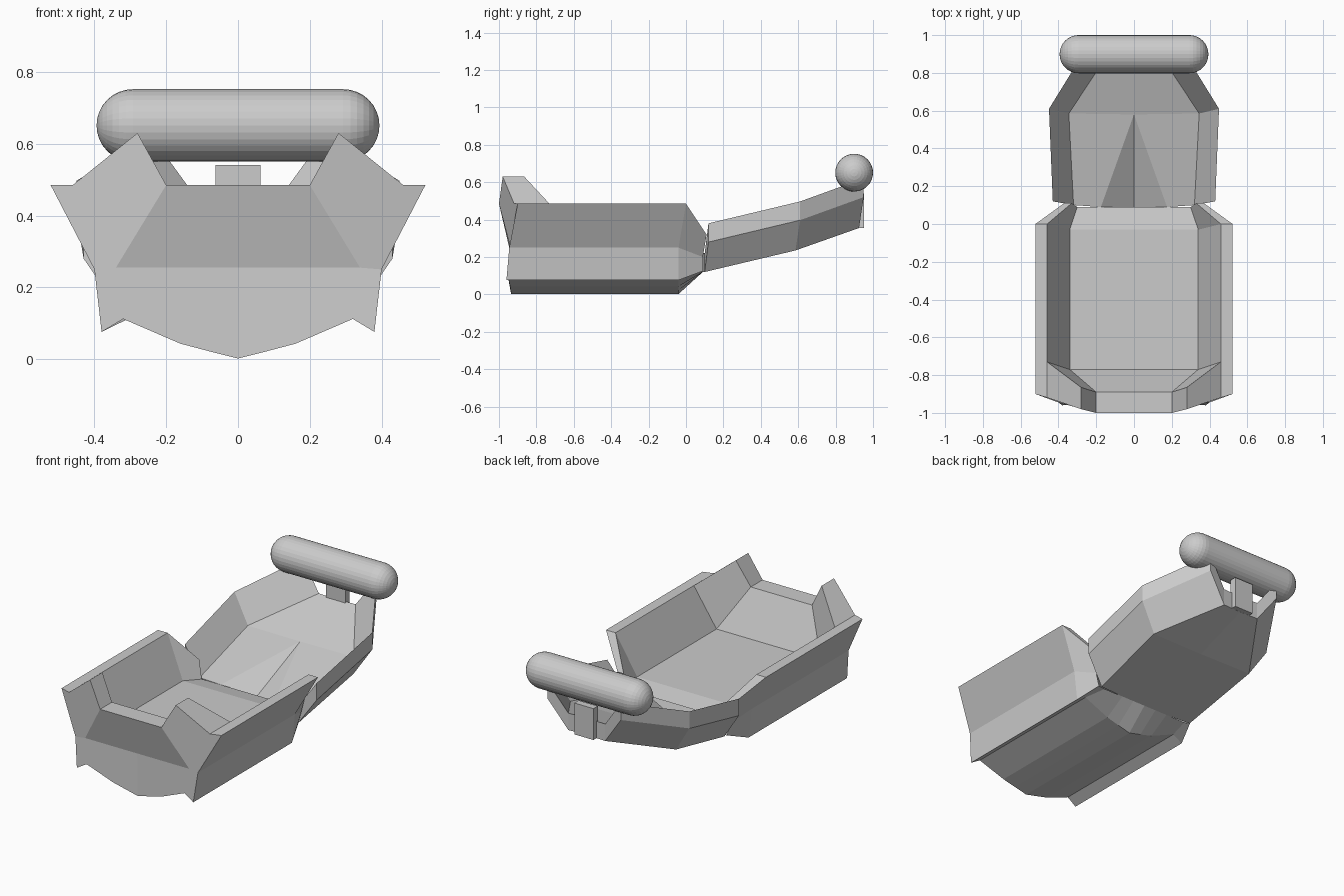
import bpy, bmesh
from math import sin, cos, pi
from mathutils import Vector

if "Cube" in bpy.data.objects:
    bpy.data.objects.remove(bpy.data.objects["Cube"])


def make_object(name, bm):
    bmesh.ops.recalc_face_normals(bm, faces=bm.faces[:])
    mesh = bpy.data.meshes.new(name)
    bm.to_mesh(mesh)
    bm.free()
    obj = bpy.data.objects.new(name, mesh)
    bpy.context.scene.collection.objects.link(obj)
    return obj


def half_mesh(name, verts, faces):
    """Build the +x half, mirror it across x = 0 and weld the seam."""
    bm = bmesh.new()
    right = [bm.verts.new(v) for v in verts]
    left = [bm.verts.new((-v[0], v[1], v[2])) for v in verts]
    for f in faces:
        bm.faces.new([right[i] for i in f])
        bm.faces.new([left[i] for i in reversed(f)])
    bmesh.ops.remove_doubles(bm, verts=bm.verts[:], dist=0.0005)
    return make_object(name, bm)


# Tub: half cross-sections at the front, the back and the narrow neck
floor = .245
section = [(0, .002), (.08, .022), (.16, .043), (.32, .112), (.38, .076),
           (.40, .25), (.522, .485), (.46, .485), (.34, floor), (0, floor)]
front_y = [-.935, -.937, -.94, -.955, -.96, -.945, -.9, -.73, -.77, -.77]
back_y = [-.04, -.04, -.04, -.04, -.04, -.04, 0, 0, -.03, -.03]
neck = [(0, .12), (.08, .12), (.16, .12), (.29, .12), (.33, .125),
        (.35, .2), (.37, .32), (.33, .32), (.30, .22), (0, .22)]
n = len(section)
verts = [(x, y, z) for (x, z), y in zip(section, front_y)]
verts += [(x, y, z) for (x, z), y in zip(section, back_y)]
verts += [(x, .11 if z > .3 else .09, z) for x, z in neck]
faces = [[s * n + i, s * n + i + 1, (s + 1) * n + i + 1, (s + 1) * n + i]
         for s in range(2) for i in range(n - 1)]

# Front board with two raised corner peaks
A0, A, P, Q, B0, B, a0, a, p = range(3 * n, 3 * n + 9)
verts += [(0, -1, .485), (.2, -1, .485), (.28, -.98, .63), (.46, -.919, .485),
          (0, -.94, .255), (.34, -.94, .255),
          (0, -.89, .485), (.2, -.89, .485), (.28, -.865, .63)]
faces += [[A0, A, B, B0], [A, P, Q, 6, 5, B],
          [B0, B, 5, 4, 3, 2, 1, 0],
          [A0, A, a, a0], [A, P, p, a], [P, Q, 7, p], [Q, 6, 7],
          [a0, a, 8, 9], [a, p, 7, 8]]
half_mesh("tub", verts, faces)

# Leg tray: bent sheet with a triangular groove, given vertical thickness
top = [(0, .09, .13), (.175, .09, .22), (.32, .1, .22), (.43, .12, .38),
       (0, .58, .335), (.345, .585, .335), (.45, .61, .497),
       (0, .92, .455), (.12, .925, .455), (.24, .95, .62)]
sheet = [[0, 1, 4], [1, 2, 5, 4], [2, 3, 6, 5], [4, 5, 8, 7], [5, 6, 9, 8]]
m = len(top)
verts = top + [(x, y, z - .1) for x, y, z in top]
verts[m] = (0, .09, .12)
faces = sheet + [[i + m for i in reversed(f)] for f in sheet]
rim = [0, 1, 2, 3, 6, 9, 8, 7]
faces += [[i, j, j + m, i + m] for i, j in zip(rim, rim[1:])]
half_mesh("leg_tray", verts, faces)

# Bolster: lathed capsule lying along x
bm = bmesh.new()
radius, centre = .101, Vector((0, .899, .651))
angles = [pi / 2 * i / 8 for i in range(9)]
profile = [(-.293 - radius * cos(t), radius * sin(t)) for t in angles]
profile += [(-x, r) for x, r in reversed(profile)]
pts = [bm.verts.new(centre + Vector((x, 0, r))) for x, r in profile]
edges = [bm.edges.new(e) for e in zip(pts, pts[1:])]
bmesh.ops.spin(bm, geom=pts + edges, cent=centre,
               axis=Vector((1, 0, 0)), angle=2 * pi, steps=32)
bmesh.ops.remove_doubles(bm, verts=bm.verts[:], dist=0.0005)
make_object("bolster", bm)

# Small tab at the middle of the tray end
bm = bmesh.new()
bmesh.ops.create_cube(bm, size=1)
bmesh.ops.scale(bm, vec=(.125, .04, .185), verts=bm.verts[:])
bmesh.ops.translate(bm, vec=(0, .932, .448), verts=bm.verts[:])
make_object("end_tab", bm)
